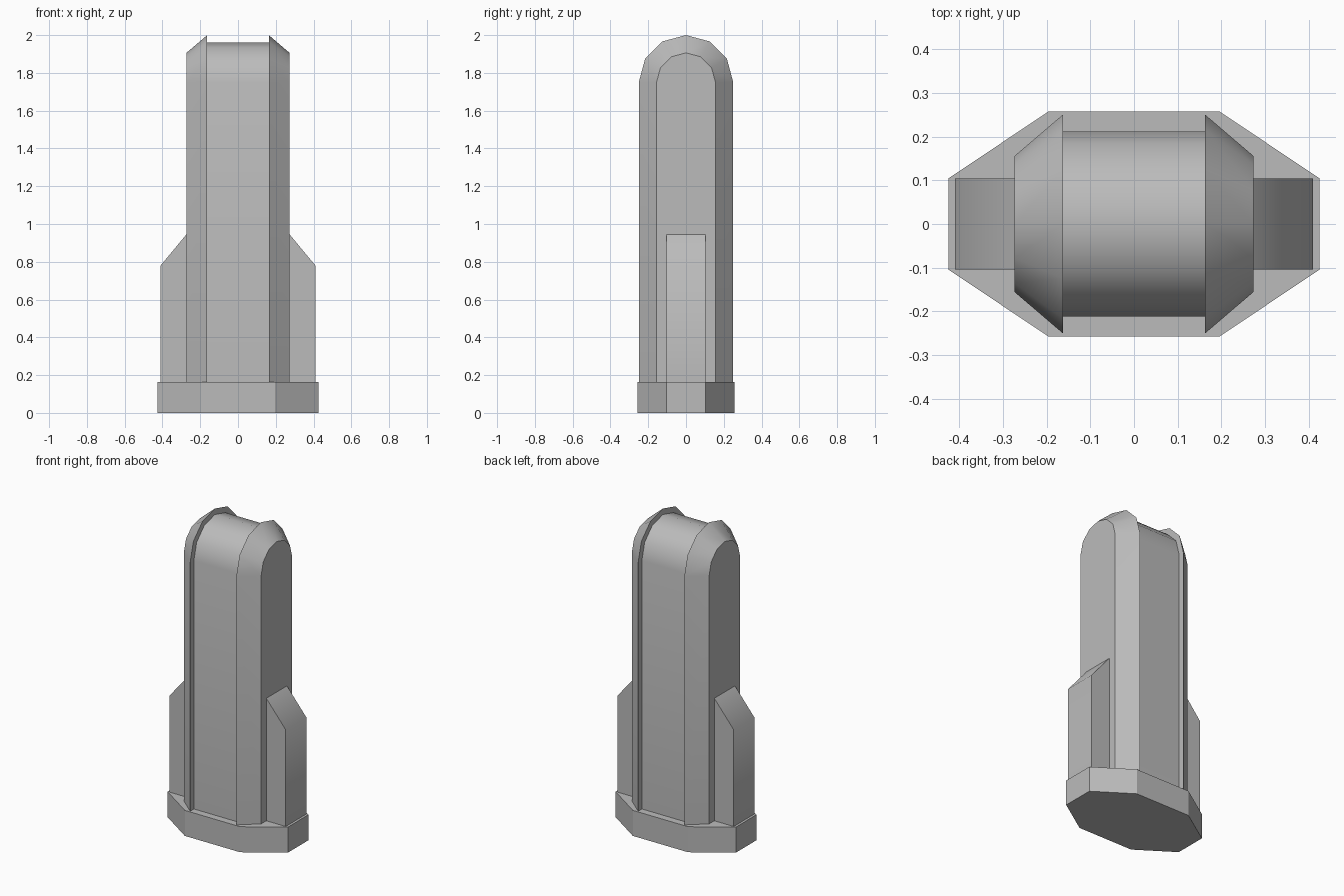
import bpy, math

cube = bpy.data.objects.get("Cube")
if cube:
    bpy.data.objects.remove(cube, do_unlink=True)

grey = bpy.data.materials.new("plain grey")
grey.use_nodes = True
GREY = (0.5, 0.5, 0.5, 1)
grey.diffuse_color = GREY
grey.node_tree.nodes["Principled BSDF"].inputs["Base Color"].default_value = GREY

BASE_TOP = 0.163
ARCH_Z = 1.75


def loft(name, start, end, smooth=True):
    """Closed solid between two matching outlines."""
    n = len(start)
    faces = [list(range(n))[::-1], list(range(n, 2 * n))]
    faces += [(i, (i + 1) % n, n + (i + 1) % n, n + i) for i in range(n)]
    mesh = bpy.data.meshes.new(name)
    mesh.from_pydata(start + end, [], faces)
    mesh.materials.append(grey)
    obj = bpy.data.objects.new(name, mesh)
    bpy.context.collection.objects.link(obj)
    bpy.ops.object.select_all(action="DESELECT")
    obj.select_set(True)
    bpy.context.view_layer.objects.active = obj
    # Consistent outward normals
    bpy.ops.object.mode_set(mode="EDIT")
    bpy.ops.mesh.select_all(action="SELECT")
    bpy.ops.mesh.normals_make_consistent(inside=False)
    bpy.ops.object.mode_set(mode="OBJECT")
    if smooth:
        bpy.ops.object.shade_smooth_by_angle(angle=math.radians(45))
    return obj


def arch(x, radius):
    """Round-topped outline in the plane at x."""
    angles = [math.pi * i / 6 for i in range(7)]
    top = [(x, radius * math.cos(a), ARCH_Z + radius * math.sin(a)) for a in angles]
    return [(x, radius, BASE_TOP)] + top + [(x, -radius, BASE_TOP)]


# Eight-sided base plinth
corners = [(0.425, 0.104), (0.195, 0.258), (-0.195, 0.258), (-0.425, 0.104)]
corners += [(x, -y) for x, y in reversed(corners)]
loft("base_plinth", [(x, y, 0) for x, y in corners],
     [(x, y, BASE_TOP) for x, y in corners], smooth=False)

# Round-topped central body
loft("central_body", arch(-0.163, 0.212), arch(0.163, 0.212))

# Bevelled side caps and sloped buttresses
for side, s in (("left", 1), ("right", -1)):
    loft(side + "_cap", arch(s * 0.163, 0.25), arch(s * 0.273, 0.156))
    profile = [(0.273, BASE_TOP), (0.41, BASE_TOP), (0.41, 0.78), (0.273, 0.945)]
    loft(side + "_buttress", [(s * x, -0.104, z) for x, z in profile],
         [(s * x, 0.104, z) for x, z in profile])
